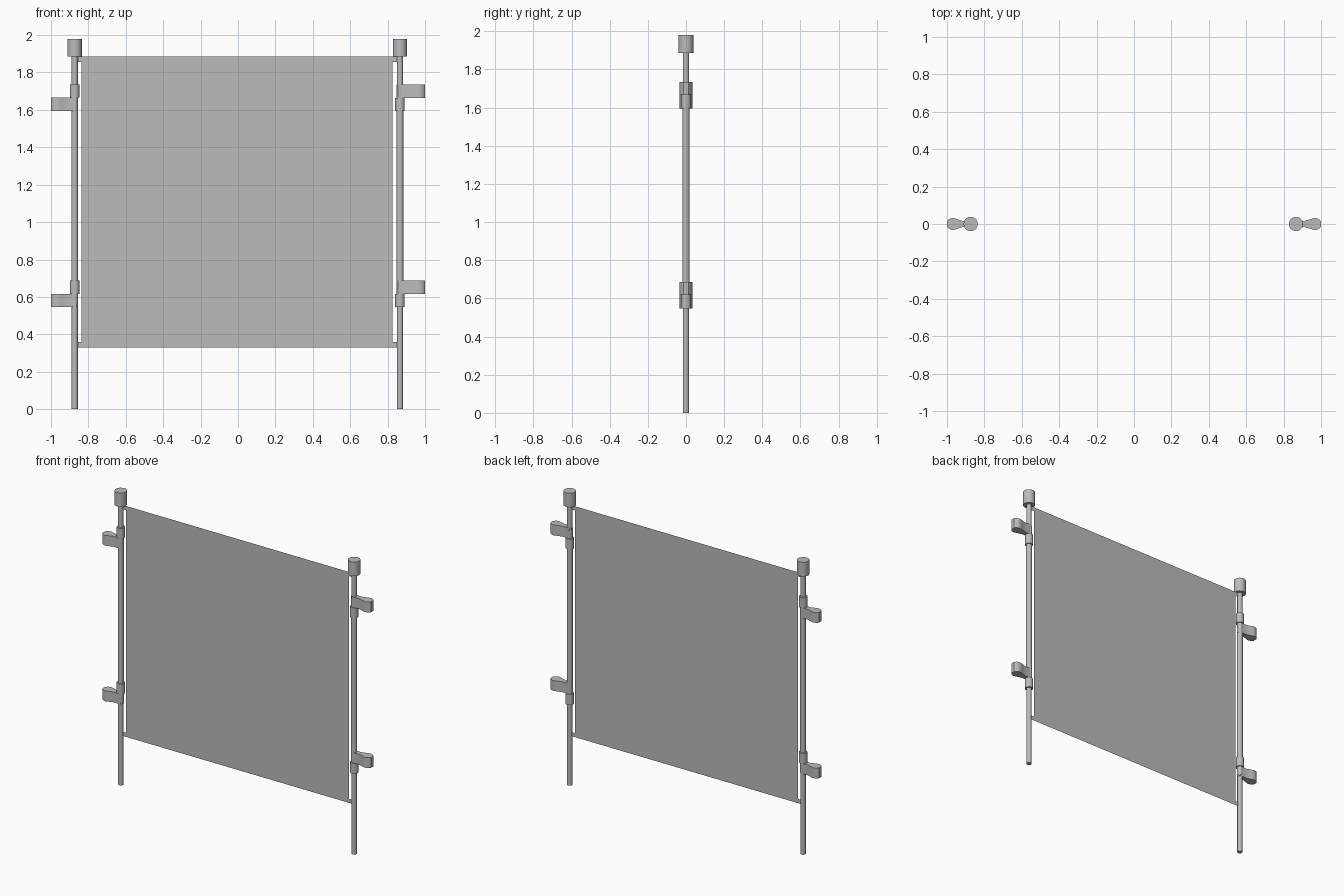
import bpy
import bmesh

cube = bpy.data.objects.get("Cube")
if cube:
    bpy.data.objects.remove(cube, do_unlink=True)

grey = bpy.data.materials.new("plain grey")
grey.use_nodes = True
colour = (0.5, 0.5, 0.5, 1)
grey.diffuse_color = colour
grey.node_tree.nodes["Principled BSDF"].inputs["Base Color"].default_value = colour


def finish(obj, smooth=True):
    obj.data.materials.append(grey)
    if smooth:
        bpy.ops.object.select_all(action="DESELECT")
        obj.select_set(True)
        bpy.context.view_layer.objects.active = obj
        bpy.ops.object.shade_smooth_by_angle(angle=0.6)
    return obj


def tube(name, x, radius, bottom, top):
    bpy.ops.mesh.primitive_cylinder_add(
        vertices=24, radius=radius, depth=top - bottom,
        location=(x, 0, (bottom + top) / 2))
    obj = bpy.context.object
    obj.name = name
    return finish(obj)


def flat_face(name, points):
    """Polygon object and its bmesh, ready to be extruded."""
    mesh = bpy.data.meshes.new(name)
    obj = bpy.data.objects.new(name, mesh)
    bpy.context.collection.objects.link(obj)
    bm = bmesh.new()
    face = bm.faces.new([bm.verts.new(p) for p in points])
    return obj, bm, face


def arm(name, side, pole_x, tip_x, bottom, top):
    """Waisted lug seen from above, wide at the tip, ending on the pole."""
    tip = abs(tip_x)
    root = abs(pole_x)
    half = [(tip, 0.014), (tip - 0.013, 0.027), (tip - 0.033, 0.033),
            (tip - 0.053, 0.027), (root + 0.043, 0.016),
            (root + 0.012, 0.018), (root - 0.01, 0.016), (root - 0.018, 0.006)]
    outline = half + [(x, -y) for x, y in reversed(half)]
    obj, bm, face = flat_face(name, [(side * x, y, bottom) for x, y in outline])
    grown = bmesh.ops.extrude_face_region(bm, geom=[face])["geom"]
    verts = [v for v in grown if isinstance(v, bmesh.types.BMVert)]
    bmesh.ops.translate(bm, verts=verts, vec=(0, 0, top - bottom))
    bmesh.ops.recalc_face_normals(bm, faces=bm.faces)
    bm.to_mesh(obj.data)
    bm.free()
    return finish(obj)


# Poles with caps and two hinge brackets each
LUG = 0.07
for label, side, x in (("right", -1, -0.873), ("left", 1, 0.866)):
    tube(label + "_pole", x, 0.0165, 0, 1.89)
    tube(label + "_pole_sleeve", x, 0.0185, 0.56, 1.72)
    tube(label + "_cap", x, 0.038, 1.885, 1.98)
    for level, base in (("lower", 0.547), ("upper", 1.595)):
        middle, top = base + LUG, base + 2 * LUG
        arm_span, collar_span = (base, middle), (middle, top)
        if side > 0:
            arm_span, collar_span = collar_span, arm_span
        arm(f"{label}_{level}_arm", side, x, side, *arm_span)
        tube(f"{label}_{level}_collar", x, 0.0255, *collar_span)

# Thin panel with corner tabs reaching the poles
LOW, HIGH, TAB = 0.33, 1.885, 0.028
L, R = -0.836, 0.826
LT, RT = -0.857, 0.85
panel, bm, face = flat_face("panel", [(x, 0, z) for x, z in (
    (LT, LOW), (RT, LOW), (RT, LOW + TAB), (R, LOW + TAB),
    (R, HIGH - TAB), (RT, HIGH - TAB), (RT, HIGH), (LT, HIGH),
    (LT, HIGH - TAB), (L, HIGH - TAB), (L, LOW + TAB), (LT, LOW + TAB))])
bm.to_mesh(panel.data)
bm.free()
finish(panel, smooth=False)
